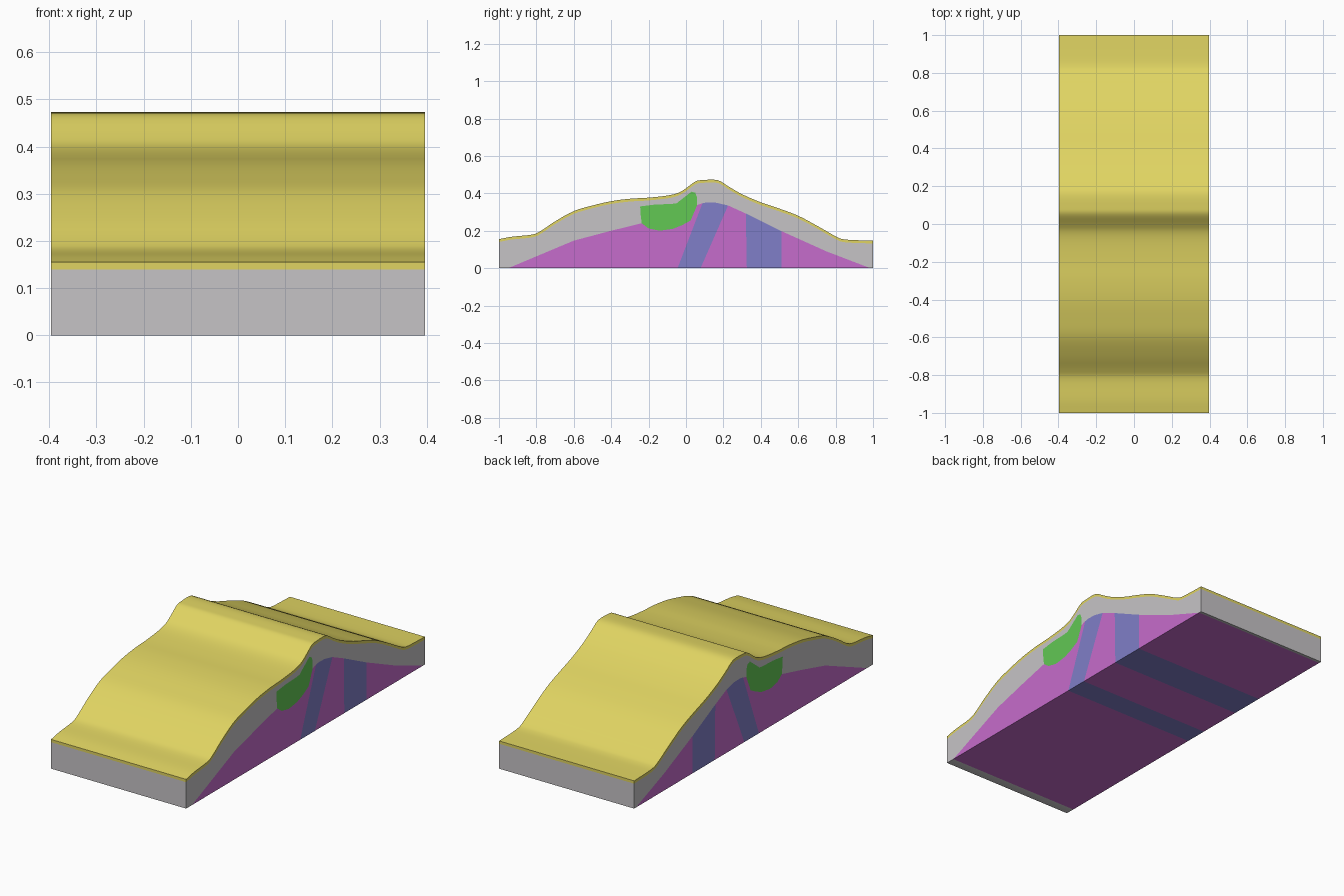
import bpy, bmesh, math
from mathutils import Vector

if "Cube" in bpy.data.objects:
    bpy.data.objects.remove(bpy.data.objects["Cube"])

HALF_W = 0.396      # half width along x
SOIL = 0.015        # thickness of the top layer


def srgb(r, g, b):
    lin = [c / 255 / 12.92 if c < 11 else ((c / 255 + 0.055) / 1.055) ** 2.4 for c in (r, g, b)]
    return (*lin, 1)


def material(name, *rgb):
    m = bpy.data.materials.new(name)
    m.diffuse_color = srgb(*rgb)
    m.use_nodes = True
    m.node_tree.nodes["Principled BSDF"].inputs["Base Color"].default_value = m.diffuse_color
    return m


yellow = material("yellow soil", 224, 212, 98)
grey = material("grey sediment", 198, 196, 198)
magenta = material("magenta bedrock", 198, 108, 204)
blue = material("blue dike", 128, 126, 200)
green = material("green ore", 98, 200, 84)


def smooth(pts, steps=4):
    """Catmull-Rom curve through the (y, z) points."""
    p = [Vector(q) for q in pts]
    p = [2 * p[0] - p[1]] + p + [2 * p[-1] - p[-2]]
    out = []
    for a, b, c, d in zip(p, p[1:], p[2:], p[3:]):
        for i in range(steps):
            t = i / steps
            out.append(tuple(0.5 * (2 * b + (c - a) * t + (2 * a - 5 * b + 4 * c - d) * t * t
                                    + (3 * b - a - 3 * c + d) * t ** 3)))
    return out + [tuple(pts[-1])]


def prism(name, outline, mat):
    """Extrude a closed (y, z) outline across the whole width."""
    bm = bmesh.new()
    left = [bm.verts.new((-HALF_W, y, z)) for y, z in outline]
    face = bm.faces.new(left)
    ext = bmesh.ops.extrude_face_region(bm, geom=[face])
    moved = [v for v in ext["geom"] if isinstance(v, bmesh.types.BMVert)]
    bmesh.ops.translate(bm, verts=moved, vec=(2 * HALF_W, 0, 0))
    caps = [f for f in bm.faces if len(f.verts) > 4]
    bmesh.ops.triangulate(bm, faces=caps)
    bmesh.ops.recalc_face_normals(bm, faces=bm.faces)
    me = bpy.data.meshes.new(name)
    bm.to_mesh(me)
    bm.free()
    me.materials.append(mat)
    ob = bpy.data.objects.new(name, me)
    bpy.context.collection.objects.link(ob)
    bpy.context.view_layer.objects.active = ob
    ob.select_set(True)
    bpy.ops.object.shade_smooth_by_angle(angle=math.radians(30))
    ob.select_set(False)


# Ground surface, front to back
surface = smooth([(-1, .155), (-.93, .168), (-.82, .18), (-.77, .203), (-.7, .25), (-.6, .305),
                  (-.5, .335), (-.4, .358), (-.3, .371), (-.2, .377), (-.1, .388), (-.04, .403),
                  (0, .427), (.05, .463), (.09, .471), (.17, .47), (.23, .435), (.3, .395),
                  (.4, .352), (.5, .318), (.6, .28), (.7, .227), (.8, .17), (.84, .155),
                  (.9, .15), (1, .147)])
under = [(y, z - SOIL) for y, z in surface]
prism("soil_layer", surface + under[::-1], yellow)

# Ore body: upper side touches sediment, lower side touches bedrock
ore_top = [(-.237, .24), (-.243, .29), (-.245, .33), (-.165, .34), (-.08, .343), (-.05, .347),
           (-.01, .378), (.03, .409), (.05, .403), (.06, .375), (.06, .338)]
ore_low = [(-.237, .24), (-.2, .212), (-.14, .2), (-.07, .21), (-.02, .23), (.025, .255), (.06, .338)]
prism("ore_body", ore_top + ore_low[-2:0:-1], green)

# Bedrock roof, in pieces between the ore and the dikes
roof_front = [(-.95, 0), (-.6, .147), (-.4, .2)]
roof_dike = [(.088, .347), (.11, .351), (.16, .35), (.225, .335)]
roof_mid = [(.32, .292)]
roof_dike_back = [(.51, .198)]
roof_back = [(.75, .09), (.985, 0)]
roof = roof_dike + roof_mid + roof_dike_back + roof_back

prism("sediment", [(-1, 0)] + under + [(1, 0)] + (roof_front + ore_top + roof)[::-1], grey)
prism("bedrock_front", roof_front + ore_low + [roof_dike[0], (-.045, 0)], magenta)
prism("slanted_dike", [(-.045, 0)] + roof_dike + [(.078, 0)], blue)
prism("bedrock_middle", [(.078, 0), roof_dike[-1]] + roof_mid + [(.325, 0)], magenta)
prism("upright_dike", [(.325, 0)] + roof_mid + roof_dike_back + [(.51, 0)], blue)
prism("bedrock_back", [(.51, 0)] + roof_dike_back + roof_back, magenta)
